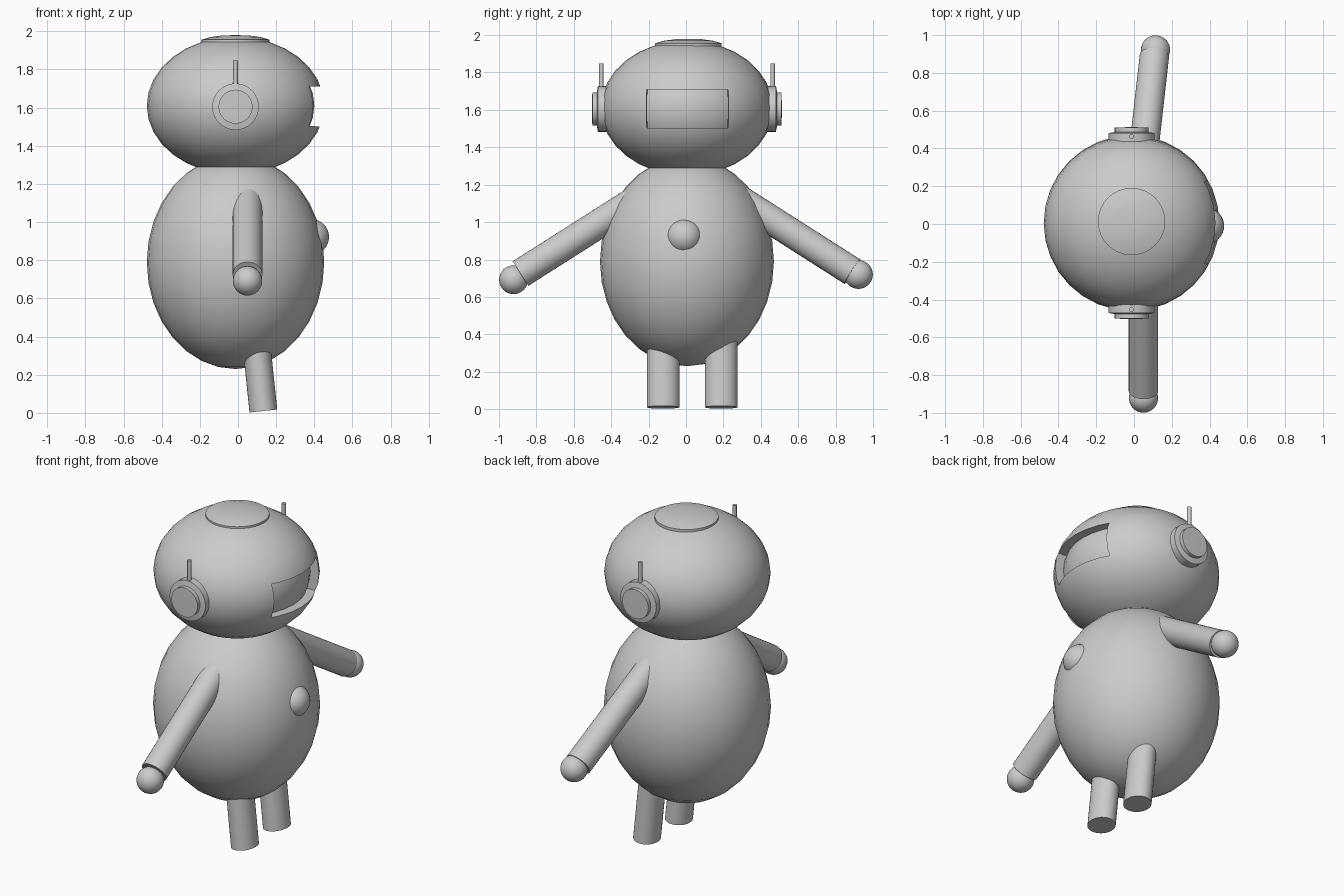
import bpy, bmesh, math
from mathutils import Vector, Matrix

cube = bpy.data.objects.get("Cube")
if cube:
    bpy.data.objects.remove(cube, do_unlink=True)

grey = bpy.data.materials.new("plain_grey")
grey.use_nodes = True
COLOUR = (0.6, 0.6, 0.6, 1)
grey.diffuse_color = COLOUR
grey.node_tree.nodes["Principled BSDF"].inputs["Base Color"].default_value = COLOUR

AXIS_X, AXIS_Y = -0.013, 0.005


def finish(name, bm, matrix, angle=40):
    """Turn a bmesh into a smooth shaded object."""
    bmesh.ops.recalc_face_normals(bm, faces=bm.faces)
    mesh = bpy.data.meshes.new(name)
    bm.transform(matrix)
    bm.to_mesh(mesh)
    bm.free()
    mesh.materials.append(grey)
    obj = bpy.data.objects.new(name, mesh)
    bpy.context.collection.objects.link(obj)
    smooth(obj, angle)
    return obj


def smooth(obj, angle):
    bpy.ops.object.select_all(action='DESELECT')
    obj.select_set(True)
    bpy.context.view_layer.objects.active = obj
    bpy.ops.object.shade_smooth_by_angle(angle=math.radians(angle))


def ellipsoid(name, centre, radii):
    bm = bmesh.new()
    bmesh.ops.create_uvsphere(bm, u_segments=32, v_segments=16, radius=1)
    return finish(name, bm, Matrix.LocRotScale(Vector(centre), None, Vector(radii)))


def rod(name, start, end, radius_x, radius_y=None):
    """Capped cylinder between two points."""
    start, end = Vector(start), Vector(end)
    bm = bmesh.new()
    bmesh.ops.create_cone(bm, cap_ends=True, segments=32, radius1=1, radius2=1, depth=1)
    turn = Vector((0, 0, 1)).rotation_difference(end - start)
    size = Vector((radius_x, radius_y or radius_x, (end - start).length))
    return finish(name, bm, Matrix.LocRotScale((start + end) / 2, turn, size))


def lathe(name, profile, matrix, angle=40):
    """Spin (radius, height) points around z."""
    bm = bmesh.new()
    verts = [bm.verts.new((r, 0, h)) for r, h in profile]
    edges = [bm.edges.new(pair) for pair in zip(verts, verts[1:])]
    bmesh.ops.spin(bm, geom=verts + edges, cent=(0, 0, 0), axis=(0, 0, 1),
                   angle=math.tau, steps=32)
    bmesh.ops.remove_doubles(bm, verts=bm.verts, dist=0.0005)
    return finish(name, bm, matrix, angle)


# Body, belly button and head
ellipsoid("body", (AXIS_X, AXIS_Y, 0.79), (0.465, 0.465, 0.56))
ellipsoid("belly_button", (0.38, -0.01, 0.922), (0.097, 0.097, 0.095))
head = ellipsoid("head", (AXIS_X, AXIS_Y, 1.61), (0.465, 0.46, 0.361))

# Visor window cut into the head, flared towards the outside
bm = bmesh.new()
bmesh.ops.create_cube(bm, size=1)
for v in bm.verts:
    if v.co.x > 0:
        v.co.y *= 1.06
        v.co.z *= 1.02
cutter = finish("visor_cutter", bm, Matrix.LocRotScale(
    Vector((0.39, 0.008, 1.606)), None, Vector((0.22, 0.425, 0.205))))
cutter.hide_render = True
cutter.hide_viewport = False
cut = head.modifiers.new("visor_window", 'BOOLEAN')
cut.operation = 'DIFFERENCE'
cut.solver = 'EXACT'
cut.object = cutter
bpy.context.view_layer.update()
cut_mesh = bpy.data.meshes.new_from_object(
    head.evaluated_get(bpy.context.evaluated_depsgraph_get()))
head.modifiers.clear()
head.data = cut_mesh
bpy.data.objects.remove(cutter, do_unlink=True)
smooth(head, 40)
ellipsoid("visor_screen", (AXIS_X, AXIS_Y, 1.61), (0.413, 0.41, 0.325))

# Cap on top of the head
lathe("head_cap", [(0, 0), (0.178, 0), (0.178, 0.06), (0.13, 0.074), (0.07, 0.082), (0, 0.084)],
      Matrix.Translation((AXIS_X, 0.013, 1.896)), 60)

# Ears, antennae, arms, hands and legs on both sides
for side, word in ((1, "left"), (-1, "right")):
    y = AXIS_Y + side * 0.4
    turn = Matrix.Rotation(-side * math.pi / 2, 4, 'X')
    lathe(word + "_ear", [(0, 0), (0.122, 0), (0.122, 0.076), (0.089, 0.082), (0.089, 0.106), (0, 0.108)],
          Matrix.Translation((AXIS_X, y, 1.605)) @ turn, 60)
    y = AXIS_Y + side * 0.458
    rod(word + "_antenna", (AXIS_X, y, 1.62), (AXIS_X, y, 1.847), 0.012)

    leg_y = 0.033 + side * 0.155
    rod(word + "_leg", (0.133, leg_y, 0.01), (0.09, leg_y, 0.42), 0.073, 0.087)

rod("left_arm", (0.03, 0.2, 1.175), (0.108, 0.89, 0.735), 0.078)
ellipsoid("left_hand", (0.114, 0.922, 0.72), (0.077, 0.077, 0.077))
rod("right_arm", (0.05, -0.2, 1.16), (0.05, -0.885, 0.725), 0.078)
ellipsoid("right_hand", (0.05, -0.922, 0.692), (0.077, 0.077, 0.077))
